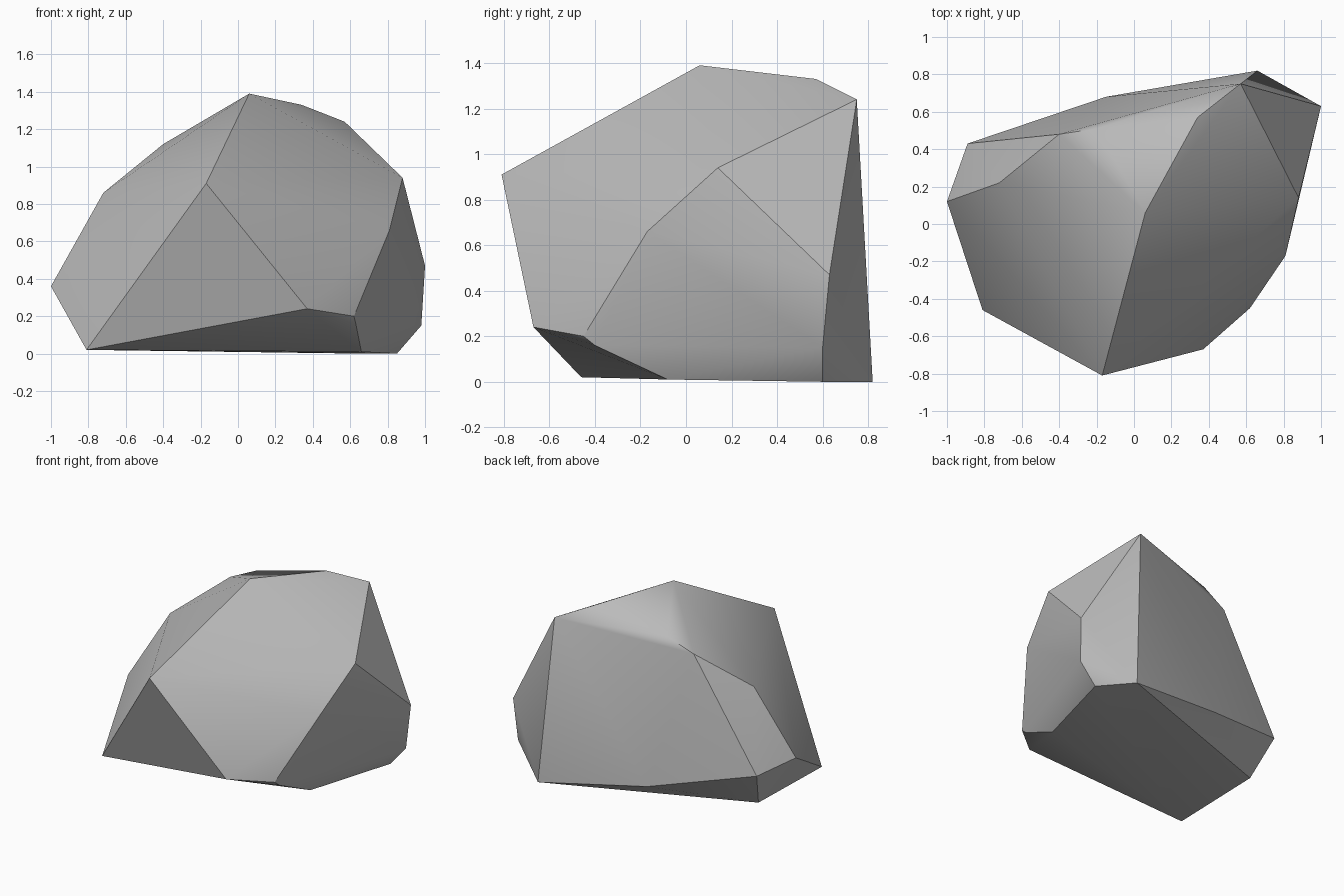
import bpy
import bmesh
import math

# Remove the default object
default_cube = bpy.data.objects.get("Cube")
if default_cube:
    bpy.data.objects.remove(default_cube, do_unlink=True)


def make_material(name, colour):
    material = bpy.data.materials.new(name)
    material.use_nodes = True
    material.diffuse_color = colour
    shader = material.node_tree.nodes["Principled BSDF"]
    shader.inputs["Base Color"].default_value = colour
    shader.inputs["Roughness"].default_value = 0.9
    return material


def make_hull(name, corners, material):
    """Wrap a chiselled solid around its corner points."""
    bm = bmesh.new()
    for corner in corners:
        bm.verts.new(corner)
    result = bmesh.ops.convex_hull(bm, input=bm.verts[:])
    inside = [item for item in result["geom_interior"]
              if isinstance(item, bmesh.types.BMVert)]
    bmesh.ops.delete(bm, geom=inside, context="VERTS")
    bmesh.ops.recalc_face_normals(bm, faces=bm.faces[:])
    mesh = bpy.data.meshes.new(name)
    bm.to_mesh(mesh)
    bm.free()
    mesh.materials.append(material)
    solid = bpy.data.objects.new(name, mesh)
    bpy.context.collection.objects.link(solid)
    return solid


# Crest and upper ridge corners
crest = [
    (.06, .06, 1.39), (.34, .57, 1.33), (.57, .75, 1.24),
    (-.2, .51, 1.21), (-.4, .48, 1.12), (-.72, .22, .86),
]

# Front and left shoulder corners
shoulder = [
    (-.17, -.81, .91), (.88, .14, .94), (.81, -.17, .66),
    (1, .63, .47), (.98, .6, .15),
]

# Lower chamfer corners around the sides
chamfer = [
    (.37, -.67, .24), (.62, -.45, .2), (.63, -.4, .16),
    (-1, .12, .36), (-.89, .43, .31), (-.15, .68, .13),
]

# Underside corners
base = [
    (-.81, -.46, .02), (.66, -.08, .01), (.85, .6, 0),
    (.66, .82, 0), (-.8, .28, .03),
]

stone_grey = make_material("stone grey", (.5, .5, .5, 1))
boulder = make_hull("boulder", crest + shoulder + chamfer + base, stone_grey)

# Soft facets with crisp ridges
bpy.ops.object.select_all(action="DESELECT")
boulder.select_set(True)
bpy.context.view_layer.objects.active = boulder
bpy.ops.object.shade_smooth_by_angle(angle=math.radians(30))
